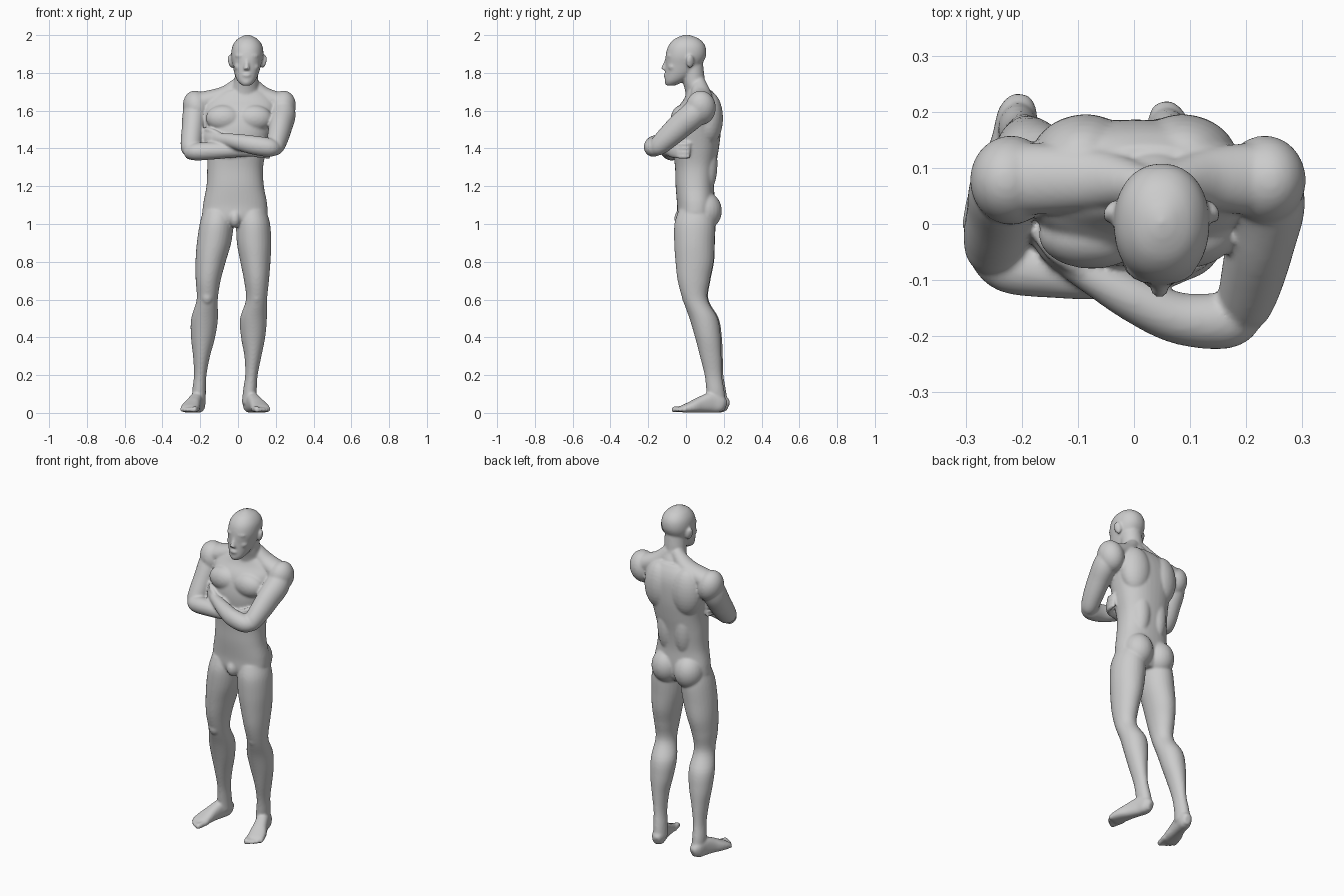
import bpy, bmesh, math
from mathutils import Vector, Matrix

bm = bmesh.new()


def smooth_path(rings, sub=5):
    """Catmull-Rom interpolation of (x, y, z, a, b) rings."""
    out, last = [], len(rings) - 1
    for i in range(last):
        p0, p1 = rings[max(i - 1, 0)], rings[i]
        p2, p3 = rings[i + 1], rings[min(i + 2, last)]
        for k in range(sub):
            t = k / sub
            out.append([0.5 * (2 * b + (c - a) * t + (2 * a - 5 * b + 4 * c - d) * t * t
                               + (3 * b - a - 3 * c + d) * t ** 3)
                        for a, b, c, d in zip(p0, p1, p2, p3)])
    out.append(list(rings[-1]))
    return out


def loft(rings, level=False, p=2.0, n=28, matrix=None):
    """Skin rings; level keeps them horizontal, otherwise a is sideways and b upward."""
    path = smooth_path(rings)
    pts = [Vector(r[:3]) for r in path]
    whole = (pts[-1] - pts[0]).normalized()
    ref = Vector((0, 1, 0)) if abs(whole.z) > 0.9 else Vector((0, 0, 1))
    loops = []
    for i, r in enumerate(path):
        if level:
            u, v = Vector((1, 0, 0)), Vector((0, 1, 0))
        else:
            t = (pts[min(i + 1, len(pts) - 1)] - pts[max(i - 1, 0)]).normalized()
            u = t.cross(ref).normalized()
            v = u.cross(t)
        loop = []
        for k in range(n):
            c, s = math.cos(math.tau * k / n), math.sin(math.tau * k / n)
            c = math.copysign(abs(c) ** (2 / p), c)
            s = math.copysign(abs(s) ** (2 / p), s)
            co = pts[i] + u * c * max(r[3], 0.002) + v * s * max(r[4], 0.002)
            loop.append(bm.verts.new(matrix @ co if matrix else co))
        loops.append(loop)
    for a, b in zip(loops, loops[1:]):
        for k in range(n):
            bm.faces.new((a[k], a[(k + 1) % n], b[(k + 1) % n], b[k]))
    bm.faces.new(loops[0][::-1])
    bm.faces.new(loops[-1])


def blob(pos, size, rot=(0, 0, 0)):
    m = Matrix.Translation(pos)
    for ang, ax in zip(rot, "XYZ"):
        m = m @ Matrix.Rotation(math.radians(ang), 4, ax)
    bmesh.ops.create_uvsphere(bm, u_segments=24, v_segments=16, radius=1,
                              matrix=m @ Matrix.Diagonal((*size, 1)))


# torso and neck
loft([(-.018, .05, .99, .09, .07), (-.018, .05, 1.03, .165, .095), (-.015, .053, 1.1, .17, .1),
      (-.015, .047, 1.2, .152, .102), (-.015, .05, 1.3, .148, .108), (-.005, .052, 1.4, .158, .122),
      (.0, .055, 1.5, .178, .13), (.008, .066, 1.6, .195, .118), (.015, .078, 1.66, .18, .09),
      (.025, .073, 1.705, .11, .066)], level=True, p=2.3, n=40)
loft([(.03, .075, 1.64, .085, .07), (.037, .06, 1.71, .074, .066), (.043, .042, 1.755, .064, .06),
      (.046, .036, 1.8, .062, .06), (.048, .03, 1.85, .06, .06)], level=True)

# chest, shoulder blade, shoulder slope and buttock muscles
for s in (-1, 1):
    blob((.005 + s * .08, -.02, 1.56), (.095, .06, .07))
    blob((s * .095, .125, 1.56), (.09, .07, .14), (0, 0, -s * 12))
    blob((s * .055 - .01, .105, 1.32), (.06, .062, .16))
    blob((-.018 + s * .075, .1, 1.07), (.085, .09, .1))
    loft([(.04 + s * .02, .068, 1.75, .035, .04), (.03 + s * .1, .08, 1.685, .055, .045),
          (.008 + s * .2, .08, 1.645, .065, .055)])
    blob((.007 + s * .226, .078, 1.615), (.072, .08, .092), (0, s * 15, 0))
blob((-.016, -.02, 1.03), (.034, .042, .05))

# head, jaw upward
loft([(.044, -.082, 1.733, .022, .024), (.044, -.062, 1.755, .045, .05), (.045, -.036, 1.79, .062, .075),
      (.047, -.014, 1.84, .075, .095), (.049, -.001, 1.89, .085, .107), (.05, .004, 1.94, .08, .099),
      (.05, .005, 1.975, .058, .072), (.05, .004, 1.994, .028, .035), (.05, .004, 2.002, .006, .008)],
     level=True, p=2.15, n=36)
# nose, brow, lips and ears
loft([(.047, -.098, 1.878, .009, .01), (.046, -.11, 1.845, .011, .012), (.045, -.122, 1.818, .017, .012)])
blob((.045, -.108, 1.787), (.024, .011, .012))
blob((.044, -.096, 1.752), (.023, .018, .016))
for s in (-1, 1):
    blob((.047 + s * .034, -.086, 1.89), (.03, .018, .01), (0, 0, s * 20))
    blob((.046 + s * .042, -.07, 1.832), (.024, .026, .022))
    blob((.049 + s * .087, .022, 1.86), (.013, .022, .036), (0, s * 14, s * 25))

# legs: shared height, depth and radii, with each stance's own sideways offsets
profile = [(.052, 1.07, .08, .092), (.047, 1.0, .09, .108), (.045, .9, .091, .107),
           (.046, .8, .08, .101), (.042, .7, .066, .085), (.05, .6, .056, .066),
           (.095, .5, .071, .075), (.118, .4, .064, .068), (.133, .3, .045, .057),
           (.147, .2, .033, .046), (.158, .12, .036, .048), (.165, .05, .036, .05)]
stance_x = {
    "right": (-.105, -.113, -.127, -.145, -.158, -.163, -.177, -.185, -.193, -.2, -.206, -.206),
    "left": (.07, .08, .085, .092, .098, .098, .082, .08, .079, .071, .063, .056)}
for side, xs in stance_x.items():
    back = .006 if side == "right" else -.003
    loft([(x, y + back * (1.1 - z), z, a, b) for x, (y, z, a, b) in zip(xs, profile)], level=True)
    # kneecap
    blob((xs[5], .012, .615), (.034, .034, .045))

# feet with toes, built heel to toe along -y then turned outward
for x, y, turn, s in ((-.2, .227, -13, -1), (.05, .213, 17, 1)):
    m = Matrix.Translation((x, y, 0)) @ Matrix.Rotation(math.radians(turn), 4, 'Z')
    loft([(0, -.003, .035, .018, .025), (0, -.03, .045, .035, .045), (0, -.08, .054, .036, .054),
          (s * .003, -.14, .044, .04, .043), (s * .006, -.19, .032, .048, .031),
          (s * .006, -.235, .022, .048, .021), (s * .006, -.25, .02, .042, .016)], p=2.5, matrix=m)
    for k in range(5):
        tx = s * (-.032 + k * .0185)
        r = .016 if k == 0 else .0115
        end = -.292 + k * k * .0022
        loft([(tx, -.21, .022, r, r), (tx, end + .02, .019, r, r),
              (tx, end + .006, .014, r * .9, r * .8), (tx, end, .013, r * .4, r * .4)], matrix=m, n=14)

# upper arms
loft([(.225, .085, 1.64, .06, .06), (.237, .04, 1.58, .068, .07), (.226, -.03, 1.52, .062, .068),
      (.21, -.1, 1.455, .056, .06), (.195, -.15, 1.41, .048, .05), (.185, -.175, 1.4, .034, .034)])
loft([(-.215, .085, 1.64, .06, .06), (-.23, .06, 1.57, .064, .07), (-.238, .022, 1.5, .06, .066),
      (-.247, -.02, 1.43, .057, .06), (-.25, -.05, 1.39, .05, .05), (-.25, -.06, 1.375, .034, .03)])

# folded forearms: the left one crosses above and in front of the right
loft([(.205, -.155, 1.4, .036, .036), (.165, -.172, 1.405, .05, .05), (.08, -.168, 1.418, .046, .05),
      (0, -.134, 1.434, .041, .043), (-.07, -.098, 1.447, .031, .034), (-.11, -.076, 1.45, .025, .033)])
loft([(-.27, -.045, 1.382, .034, .036), (-.225, -.072, 1.383, .05, .047), (-.14, -.086, 1.387, .046, .046),
      (-.05, -.092, 1.39, .042, .041), (.04, -.088, 1.39, .03, .033), (.08, -.082, 1.39, .025, .032)])

# hands tucked against the ribs: palm, four fingers and thumb
left_hand = ((-.09, -.086), (-.145, -.052), (-.178, -.01), (-.186, .025), (-.182, .062), 1.45)
right_hand = ((.06, -.086), (.115, -.07), (.15, -.035), (.16, -.005), (.158, .022), 1.39)
for a, b, c, d, e, z in (left_hand, right_hand):
    loft([(*a, z, .024, .032), (*b, z, .02, .04), (*c, z, .015, .041)])
    for k in range(4):
        dz = .033 - k * .022
        loft([(*b, z + dz * .8, .012, .012), (*c, z + dz, .012, .012), (*d, z + dz, .012, .012),
              (*e, z + dz * 1.05, .009, .009)], n=14)
    loft([(*a, z + .02, .013, .013), (*b, z + .045, .013, .013), (*c, z + .052, .009, .009)], n=14)

# fuse all forms into one smooth skin
mesh = bpy.data.meshes.new("standing_figure")
bmesh.ops.recalc_face_normals(bm, faces=bm.faces)
bm.to_mesh(mesh)
bm.free()
figure = bpy.data.objects.new("standing_figure", mesh)
bpy.context.collection.objects.link(figure)
fuse = figure.modifiers.new("fuse", 'REMESH')
fuse.mode = 'VOXEL'
fuse.voxel_size = .0065
fuse.use_smooth_shade = True
relax = figure.modifiers.new("relax", 'SMOOTH')
relax.factor = .5
relax.iterations = 7
